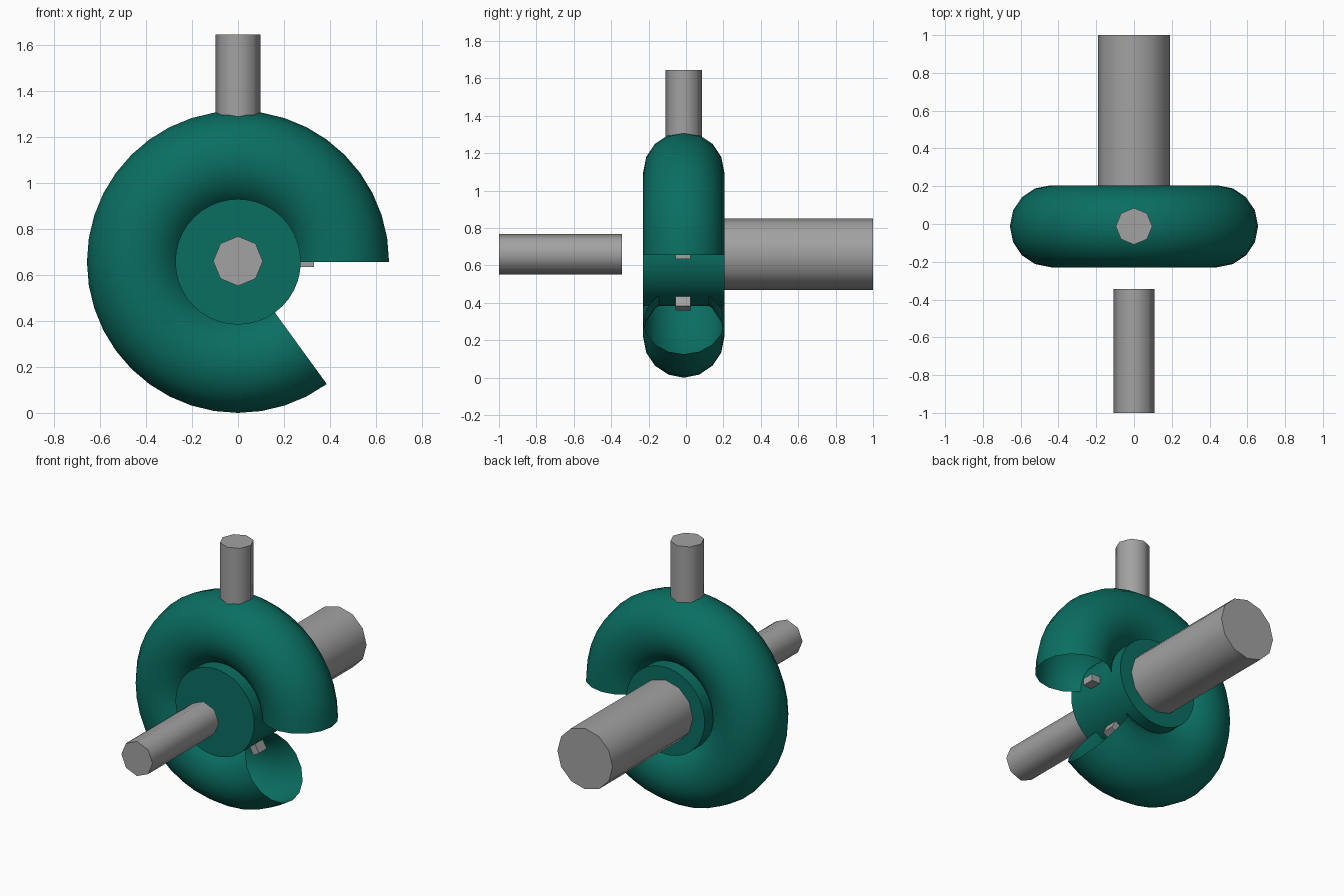
import bpy, bmesh
from math import radians, sin, cos, pi
from mathutils import Matrix, Vector

if "Cube" in bpy.data.objects:
    bpy.data.objects.remove(bpy.data.objects["Cube"])

CY, CZ = -0.012, 0.657          # wheel centre


def material(name, colour):
    m = bpy.data.materials.new(name)
    m.diffuse_color = (*colour, 1)
    m.use_nodes = True
    m.node_tree.nodes["Principled BSDF"].inputs["Base Color"].default_value = m.diffuse_color
    return m


teal = material("teal", (0.003, 0.156, 0.12))
grey = material("dark_grey", (0.36, 0.36, 0.36))


def finish(name, bm, mat, smooth=True):
    bmesh.ops.recalc_face_normals(bm, faces=bm.faces)
    mesh = bpy.data.meshes.new(name)
    bm.to_mesh(mesh)
    bm.free()
    ob = bpy.data.objects.new(name, mesh)
    bpy.context.collection.objects.link(ob)
    mesh.materials.append(mat)
    if smooth:
        bpy.ops.object.select_all(action='DESELECT')
        ob.select_set(True)
        bpy.context.view_layer.objects.active = ob
        bpy.ops.object.shade_smooth_by_angle(angle=radians(50))
    return ob


def rod(name, a, b, r, sides, mat=grey):
    """Capped cylinder from point a to point b."""
    a, b = Vector(a), Vector(b)
    rot = Matrix.Rotation(-pi / 2, 4, 'X') if abs(b.y - a.y) > 0.01 else Matrix()
    bm = bmesh.new()
    bmesh.ops.create_cone(bm, cap_ends=True, segments=sides, radius1=r, radius2=r,
                          depth=(b - a).length,
                          matrix=Matrix.Translation((a + b) / 2) @ rot)
    return finish(name, bm, mat)


# Open-ended hollow tube swept around the hub, leaving a 54 degree gap
R, r, sides, steps = 0.44, 0.217, 16, 34
bm = bmesh.new()
rings = []
for i in range(steps + 1):
    a = radians(9 * i)
    ring = []
    for j in range(sides):
        t = 2 * pi * j / sides
        d = R + r * cos(t)
        ring.append(bm.verts.new((d * cos(a), CY + r * sin(t), CZ + d * sin(a))))
    rings.append(ring)
for p, q in zip(rings, rings[1:]):
    for j in range(sides):
        k = (j + 1) % sides
        bm.faces.new((p[j], p[k], q[k], q[j]))
finish("ring_casing", bm, teal)

# Hub and shafts
rod("hub", (0, CY - r, CZ), (0, CY + r, CZ), 0.273, 40, teal)
rod("rear_shaft", (0, 0.19, 0.66), (0, 1, 0.66), 0.191, 12)
rod("front_shaft", (0, -1, 0.66), (0, -0.343, 0.66), 0.108, 8)
rod("top_pipe", (0, CY, 1.27), (0, CY, 1.645), 0.097, 8)

# Small blocks around the hub, inside the casing
for i in range(6):
    bm = bmesh.new()
    m = (Matrix.Translation((0, CY - 0.004, CZ)) @ Matrix.Rotation(radians(60 * i), 4, 'Y')
         @ Matrix.Translation((0.29, 0, 0)) @ Matrix.Diagonal((0.08, 0.078, 0.044, 1)))
    bmesh.ops.create_cube(bm, size=1, matrix=m)
    finish(f"hub_block_{i + 1}", bm, grey, smooth=False)
